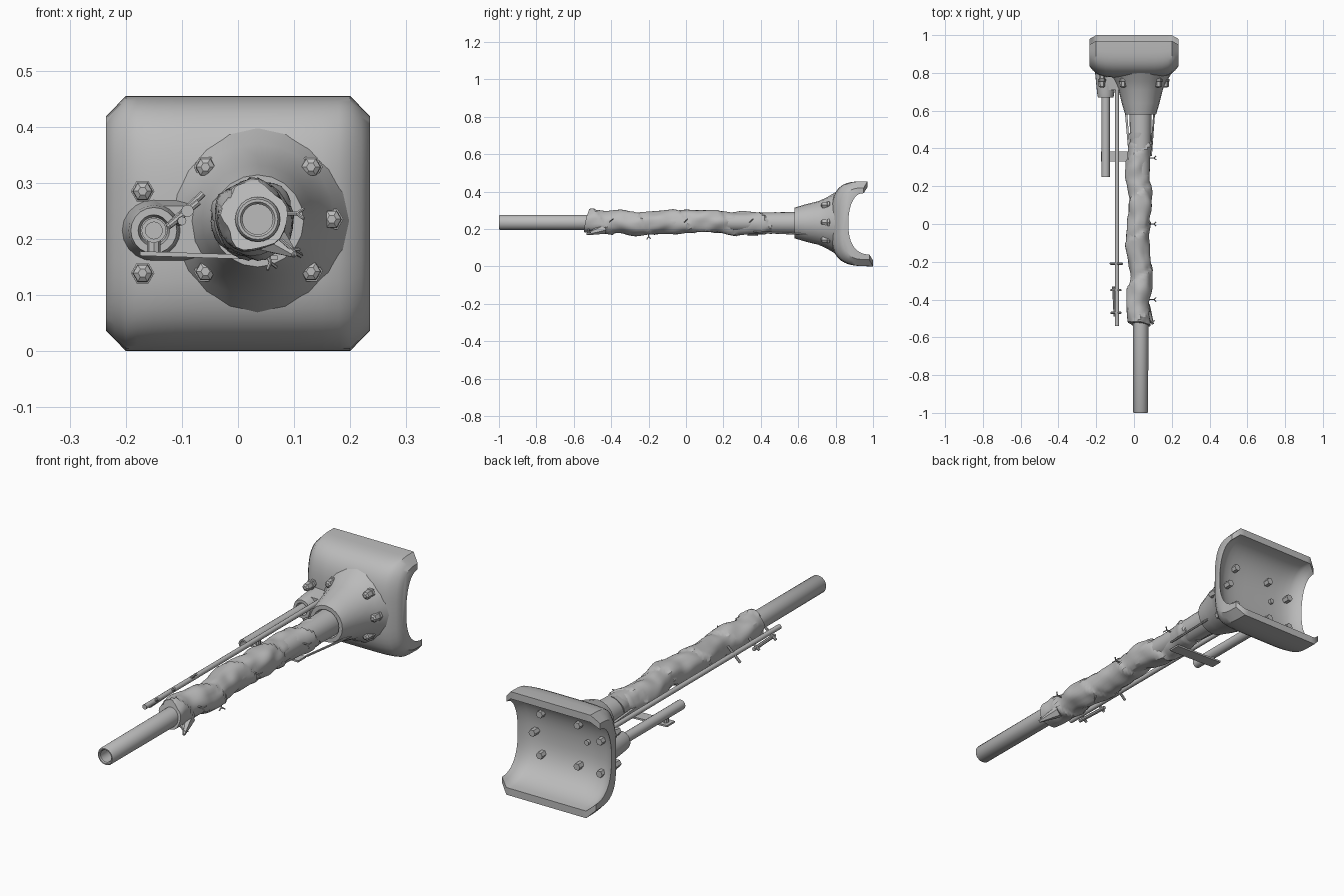
import bpy, bmesh, math
from mathutils import Vector, noise

if "Cube" in bpy.data.objects:
    bpy.data.objects.remove(bpy.data.objects["Cube"])

grey = bpy.data.materials.new("weathered_grey")
grey.diffuse_color = (0.5, 0.5, 0.5, 1)
grey.use_nodes = True
grey.node_tree.nodes["Principled BSDF"].inputs["Base Color"].default_value = grey.diffuse_color
PX, PZ = 0.035, 0.232        # main pole axis


def loft(name, rings, angle=35, cap=True, close=False):
    """Skin a list of equal-length closed rings."""
    bm = bmesh.new()
    rows = [[bm.verts.new(p) for p in r] for r in rings]
    n = len(rows[0])
    pairs = list(zip(rows, rows[1:])) + ([(rows[-1], rows[0])] if close else [])
    for a, b in pairs:
        for i in range(n):
            j = (i + 1) % n
            bm.faces.new((a[i], a[j], b[j], b[i]))
    if cap and not close:
        bm.faces.new(rows[0])
        bm.faces.new(rows[-1])
    bmesh.ops.recalc_face_normals(bm, faces=bm.faces)
    me = bpy.data.meshes.new(name)
    bm.to_mesh(me)
    bm.free()
    ob = bpy.data.objects.new(name, me)
    bpy.context.collection.objects.link(ob)
    me.materials.append(grey)
    bpy.ops.object.select_all(action='DESELECT')
    ob.select_set(True)
    bpy.context.view_layer.objects.active = ob
    bpy.ops.object.shade_smooth_by_angle(angle=math.radians(angle))
    return ob


def ring(x, y, z, r, n):
    return [(x + r * math.cos(math.tau * i / n), y, z + r * math.sin(math.tau * i / n))
            for i in range(n)]


def turned(name, x, z, prof, n=24, close=False, angle=35):
    """Turned part along y from (y, radius) pairs."""
    return loft(name, [ring(x, y, z, r, n) for y, r in prof], close=close, angle=angle)


def stick(name, a, b, r, n=8, r2=None):
    a, b = Vector(a), Vector(b)
    d = (b - a).normalized()
    s = d.orthogonal().normalized()
    t = d.cross(s)
    rings = [[c + (s * math.cos(math.tau * i / n) + t * math.sin(math.tau * i / n)) * q
              for i in range(n)] for c, q in ((a, r), (b, r if r2 is None else r2))]
    return loft(name, rings)


def plate(name, corners, thick):
    """Slab from four bottom corners."""
    up = Vector((0, 0, thick))
    return loft(name, [[Vector(c) for c in corners], [Vector(c) + up for c in corners]])


# Curved saddle shell with bowed back and clipped corners
def saddle_column(x):
    u = abs(x) / 0.235
    clip = max(0, (u - 0.85) / 0.15)
    sections = []
    for sz, e, edge, mid in ((0.2275, 3.4, 0.835, 0.775), (0.195, 2.3, 0.868, 0.825)):
        back = mid + (edge - mid) * u ** 6
        pts = []
        for i in range(25):
            a = math.radians(-90 + 180 * i / 24)
            s, c = math.sin(a), max(0, math.cos(a))
            sy = math.copysign(abs(s) ** (2 / e), s)
            tip = 0.985 - 0.015 * s - 0.02 * clip
            pts.append((x, tip - (tip - back) * c ** (2 / e),
                        0.2275 + sz * sy * (1 - 0.16 * clip)))
        sections.append(pts)
    return sections[0] + sections[1][::-1]


xs = [0, 0.06, 0.11, 0.15, 0.18, 0.2, 0.22, 0.235]
loft("saddle_shell", [saddle_column(x) for x in [-v for v in xs[:0:-1]] + xs], 40)

# Flared collar and inner sleeve
turned("collar", PX, PZ, [(0.62, 0.06), (0.58, 0.064), (0.58, 0.082), (0.64, 0.1),
                          (0.71, 0.117), (0.755, 0.138), (0.8, 0.165)], 20)
turned("sleeve", PX, PZ, [(0.38, 0.055), (0.65, 0.06)])

# Hollow main pole
turned("pole", PX, PZ + 0.003, [(-0.9, 0.027), (-0.995, 0.027), (-1.0, 0.031), (-1.0, 0.036),
                                (-0.994, 0.04), (-0.5, 0.041), (0.45, 0.05)], 24)

# Lumpy cloth wrapping, twisted in spiral folds
rings = []
N, M = 80, 28
for k in range(N + 1):
    f = k / N
    y = -0.53 + f * 1.0
    cx = 0.027 + 0.008 * math.sin(y * 17)
    cz = 0.236 + 0.007 * math.sin(y * 11 + 1)
    row = []
    for i in range(M):
        a = math.tau * i / M
        fold = (a / math.tau + y * 4.5) % 1
        r = 0.057 + 0.009 * fold
        r += 0.011 * noise.noise(Vector((math.cos(a) * 1.3, y * 13, math.sin(a) * 1.3)))
        if k < 5:                       # drooping front hem
            r += 0.012 * (1 - k / 5) * max(0, math.cos(a + 0.9)) - 0.008 * (1 - k / 5)
        if f > 0.95:
            r -= 0.006
        row.append((cx + r * math.cos(a), y + 0.015 * math.sin(a - 0.5) * (k in (0, N)),
                    cz + r * math.sin(a)))
    rings.append(row)
loft("cloth_wrap", rings, 30)

# Hanging corner of the cloth
stick("cloth_corner", (0.06, -0.44, 0.2), (0.1, -0.53, 0.172), 0.028, 6, 0.006)

# Side pipe with flanged hub and web joining the collar
turned("side_pipe", -0.15, 0.215, [(0.3, 0.015), (0.25, 0.015), (0.25, 0.022), (0.72, 0.022)], 16)
turned("pipe_hub", -0.15, 0.215, [(0.69, 0.024), (0.67, 0.028), (0.67, 0.041), (0.69, 0.045),
                                  (0.74, 0.05), (0.82, 0.058)], 20)
loft("hub_web", [[(-0.15, y, 0.215 - h), (0.02, y, 0.215 - h), (0.02, y, 0.215 + h),
                  (-0.15, y, 0.215 + h)] for y, h in ((0.71, 0.044), (0.81, 0.058))])

# Hex bolts through the shell
for x, z in ((-0.17, 0.285), (-0.058, 0.328), (0.13, 0.328), (0.167, 0.235),
             (0.13, 0.142), (-0.058, 0.142), (-0.17, 0.139)):
    turned("bolt", x, z, [(0.722, 0.008), (0.728, 0.017), (0.755, 0.018), (0.756, 0.021),
                          (0.768, 0.021), (0.769, 0.016), (0.865, 0.016)], 6, angle=20)

# Long thin rod and its small linkage
stick("thin_rod", (-0.09, -0.54, 0.25), (-0.09, 0.84, 0.25), 0.011, 12)
stick("rod_crossbar", (-0.125, -0.21, 0.222), (-0.062, -0.21, 0.281), 0.006)
stick("linkage_rod", (-0.108, -0.33, 0.232), (-0.1, -0.49, 0.232), 0.008)
for y in (-0.35, -0.47):
    stick("linkage_bar", (-0.122, y, 0.224), (-0.07, y, 0.266), 0.006)

# Flat support strap beneath the pipe, and a tie running back to the collar
plate("support_strap", [(-0.175, 0.33, 0.17), (0.07, 0.33, 0.162),
                        (0.07, 0.385, 0.162), (-0.175, 0.385, 0.17)], 0.008)
stick("strap_post", (-0.15, 0.357, 0.175), (-0.15, 0.357, 0.2), 0.012)
plate("side_tie", [(-0.03, 0.38, 0.215), (-0.02, 0.38, 0.215),
                   (-0.05, 0.78, 0.215), (-0.065, 0.78, 0.215)], 0.015)
stick("lower_tie", (0.09, 0.36, 0.185), (0.12, 0.77, 0.165), 0.005, 6)

# Forked wire ends poking out of the wrapping
for x, y, z, dx, dz in ((0.075, 0.35, 0.245, 1, 0), (0.075, 0, 0.245, 1, 0),
                        (0.075, -0.4, 0.245, 1, 0), (0.075, -0.52, 0.2, 0.7, -0.6),
                        (0.05, -0.2, 0.185, 0.25, -0.9)):
    base = Vector((x, y, z))
    fork = base + Vector((dx, 0, dz)) * 0.03
    stick("wire_stem", base, fork, 0.0035, 6)
    for s in (-1, 1):
        stick("wire_prong", fork, fork + Vector((dx * 0.012 - dz * 0.009 * s, s * 0.01,
                                                 dz * 0.012 + dx * 0.009 * s)), 0.003, 6)
